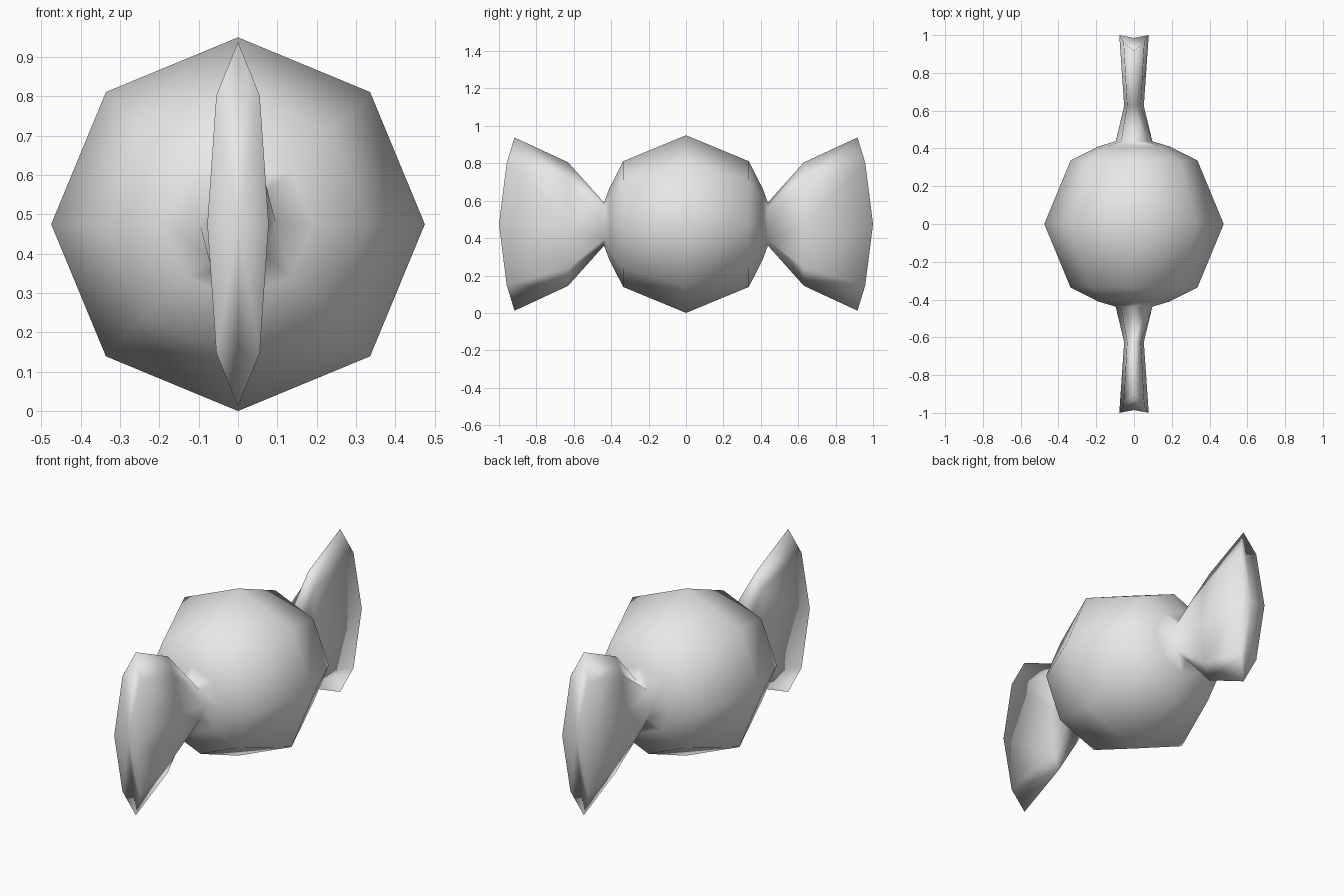
import bpy, bmesh
from math import cos, sin, pi

cube = bpy.data.objects.get("Cube")
if cube:
    bpy.data.objects.remove(cube, do_unlink=True)

SIDES = 8
CENTRE_Z = 0.475

# One colour for the whole wrapper
grey = bpy.data.materials.new("light_grey")
grey.use_nodes = True
colour = (0.8, 0.8, 0.8, 1)
grey.diffuse_color = colour
grey.node_tree.nodes["Principled BSDF"].inputs["Base Color"].default_value = colour

# Rings from the middle outward: y at the sides, y at top and bottom, half width, half height
HALF = [
    (0.336, 0.336, 0.336, 0.336),   # ball shoulder
    (0.41, 0.41, 0.19, 0.19),       # ball end
    (0.438, 0.438, 0.097, 0.115),   # pinched neck
    (0.625, 0.63, 0.052, 0.33),     # twist fan
    (1.0, 0.917, 0.078, 0.463),     # flared wrapper end
]
MIDDLE = (0, 0, 0.475, 0.475)
END_Y = 0.985


def add_ring(bm, y_side, y_top, width, height, sign):
    ring = []
    for i in range(SIDES):
        a = 2 * pi * i / SIDES
        y = y_side + (y_top - y_side) * sin(a) ** 2
        ring.append(bm.verts.new((width * cos(a), sign * y, CENTRE_Z + height * sin(a))))
    return ring


def bridge(bm, r1, r2):
    for i in range(SIDES):
        j = (i + 1) % SIDES
        bm.faces.new((r1[i], r1[j], r2[j], r2[i]))


# Ball with a twisted wrapper end on each side, as one skin
bm = bmesh.new()
middle = add_ring(bm, *MIDDLE, 1)
for sign in (-1, 1):
    last = middle
    for row in HALF:
        ring = add_ring(bm, *row, sign)
        bridge(bm, last, ring)
        last = ring
    # Slightly sunken closed end
    tip = bm.verts.new((0, sign * END_Y, CENTRE_Z))
    for i in range(SIDES):
        bm.faces.new((last[i], last[(i + 1) % SIDES], tip))
bmesh.ops.recalc_face_normals(bm, faces=bm.faces)
for face in bm.faces:
    face.smooth = True

mesh = bpy.data.meshes.new("wrapped_candy")
bm.to_mesh(mesh)
bm.free()
mesh.materials.append(grey)
candy = bpy.data.objects.new("wrapped_candy", mesh)
bpy.context.collection.objects.link(candy)
